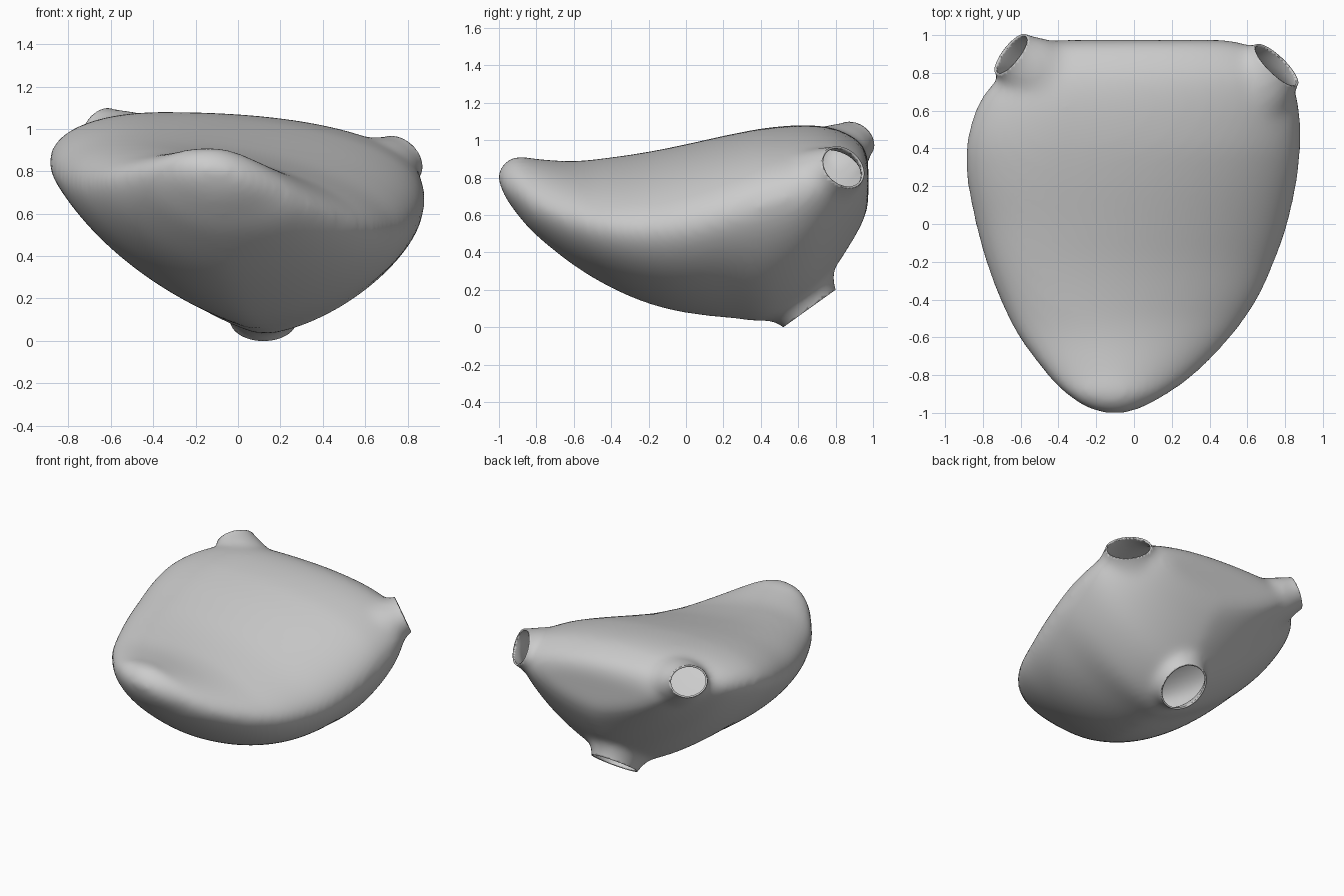
import bpy, bmesh, math
from mathutils import Vector

if "Cube" in bpy.data.objects:
    bpy.data.objects.remove(bpy.data.objects["Cube"])

# Cross-sections along y: y, left x z, right x z, top x z, bottom x z
ROWS = [
    (-1.005, -.16, .81, -.04, .80, -.10, .83, -.10, .79),
    (-.97, -.26, .81, .06, .76, -.11, .88, -.09, .70),
    (-.90, -.36, .80, .18, .72, -.12, .915, -.08, .60),
    (-.80, -.46, .78, .32, .65, -.15, .90, -.06, .49),
    (-.60, -.61, .75, .515, .57, -.25, .888, -.03, .33),
    (-.40, -.71, .73, .655, .53, -.35, .908, .00, .21),
    (-.20, -.785, .74, .745, .52, -.40, .938, .03, .125),
    (.00, -.84, .76, .815, .54, -.40, .978, .06, .075),
    (.25, -.888, .81, .868, .60, -.40, 1.033, .10, .045),
    (.45, -.885, .86, .882, .66, -.38, 1.068, .12, .035),
    (.65, -.82, .89, .87, .72, -.35, 1.08, .12, .14),
    (.80, -.70, .91, .80, .77, -.30, 1.06, .12, .32),
    (.93, -.58, .90, .65, .78, -.20, .99, .10, .53),
    (.975, -.45, .86, .50, .78, -.05, .90, .05, .65),
]


def catmull(a, b, c, d, t):
    return [.5 * (2*q + (r-p)*t + (2*p-5*q+4*r-s)*t*t + (3*q-p-3*r+s)*t**3)
            for p, q, r, s in zip(a, b, c, d)]


def section(row, k=16):
    """Ring made of four superellipse quarters between the extreme points."""
    y, xl, zl, xr, zr, xt, zt, xb, zb = row
    f = max(0, min(1, -y + .2)) * .38
    g = max(0, min(1, (y + .5) / .9))
    quarters = [((xr, zr), (xt, zt), 1.65 + .55 * g), ((xt, zt), (xl, zl), 2.2),
                ((xl, zl), (xb, zb), 1.32 + f), ((xb, zb), (xr, zr), 1.58 + f)]
    pts = []
    for i, (p, q, n) in enumerate(quarters):
        for j in range(k):
            a = math.pi / 2 * j / k
            c, s = math.cos(a) ** (2 / n), math.sin(a) ** (2 / n)
            if i % 2 == 0:      # side point towards top or bottom point
                x, z = q[0] + (p[0]-q[0]) * c, p[1] + (q[1]-p[1]) * s
            else:               # top or bottom point towards side point
                x, z = p[0] + (q[0]-p[0]) * s, q[1] + (p[1]-q[1]) * c
            pts.append(Vector((x, y, z)))
    return pts


def loft(bm, rings):
    vs = [[bm.verts.new(p) for p in r] for r in rings]
    n = len(vs[0])
    for a, b in zip(vs, vs[1:]):
        for i in range(n):
            bm.faces.new((a[i], a[(i+1) % n], b[(i+1) % n], b[i]))
    bm.faces.new(vs[0][::-1])
    bm.faces.new(vs[-1])


def neck(bm, centre, axis, wide, tall, profile):
    """Flared tube; profile lists (distance along axis, scale)."""
    d = Vector(axis).normalized()
    u = d.cross(Vector((0, 0, 1))).normalized()
    v = u.cross(d)
    loft(bm, [[Vector(centre) + d*h + u*wide*s*math.cos(a) + v*tall*s*math.sin(a)
               for a in [i * math.tau / 32 for i in range(32)]]
              for h, s in profile])


# Main sac
bm = bmesh.new()
steps = 6
rows = [ROWS[0]] + ROWS + [ROWS[-1]]
rings = [section(catmull(*rows[i:i+4], t / steps))
         for i in range(len(ROWS) - 1) for t in range(steps)]
rings.append(section(ROWS[-1]))
loft(bm, rings)

# Three open necks: centre, outward axis, half-width, half-height
NECKS = [((.755, .84, .855), (.65, .67, .40), .153, .12),
         ((-.65, .90, 1.0), (-.72, .56, .42), .132, .108),
         ((.12, .66, .10), (0, .58, -.81), .155, .17)]
FLARE = [(-.30, 1.75), (-.20, 1.58), (-.10, 1.32), (-.04, 1.13), (0, 1.02),
         (.05, .97), (.2, .95)]
for c, d, w, t in NECKS:
    neck(bm, c, d, w, t, FLARE)
bmesh.ops.recalc_face_normals(bm, faces=bm.faces)
mesh = bpy.data.meshes.new("sac")
bm.to_mesh(mesh)
bm.free()
sac = bpy.data.objects.new("hollow_sac", mesh)
bpy.context.collection.objects.link(sac)

# Fuse and soften the joins
rm = sac.modifiers.new("fuse", 'REMESH')
rm.mode = 'VOXEL'
rm.voxel_size = .02
sm = sac.modifiers.new("soften", 'SMOOTH')
sm.factor, sm.iterations = .5, 30
fused = bpy.data.meshes.new_from_object(
    sac.evaluated_get(bpy.context.evaluated_depsgraph_get()))
sac.modifiers.clear()

# Slice the neck ends off to leave the openings
bm = bmesh.new()
bm.from_mesh(fused)
for c, d, w, t in NECKS:
    bmesh.ops.bisect_plane(bm, geom=bm.verts[:] + bm.edges[:] + bm.faces[:],
                           plane_co=c, plane_no=Vector(d).normalized(),
                           clear_outer=True)
for f in bm.faces:
    f.smooth = True
bm.to_mesh(fused)
bm.free()
sac.data = fused

# Thin wall
wall = sac.modifiers.new("wall", 'SOLIDIFY')
wall.thickness = .012
wall.offset = -1
